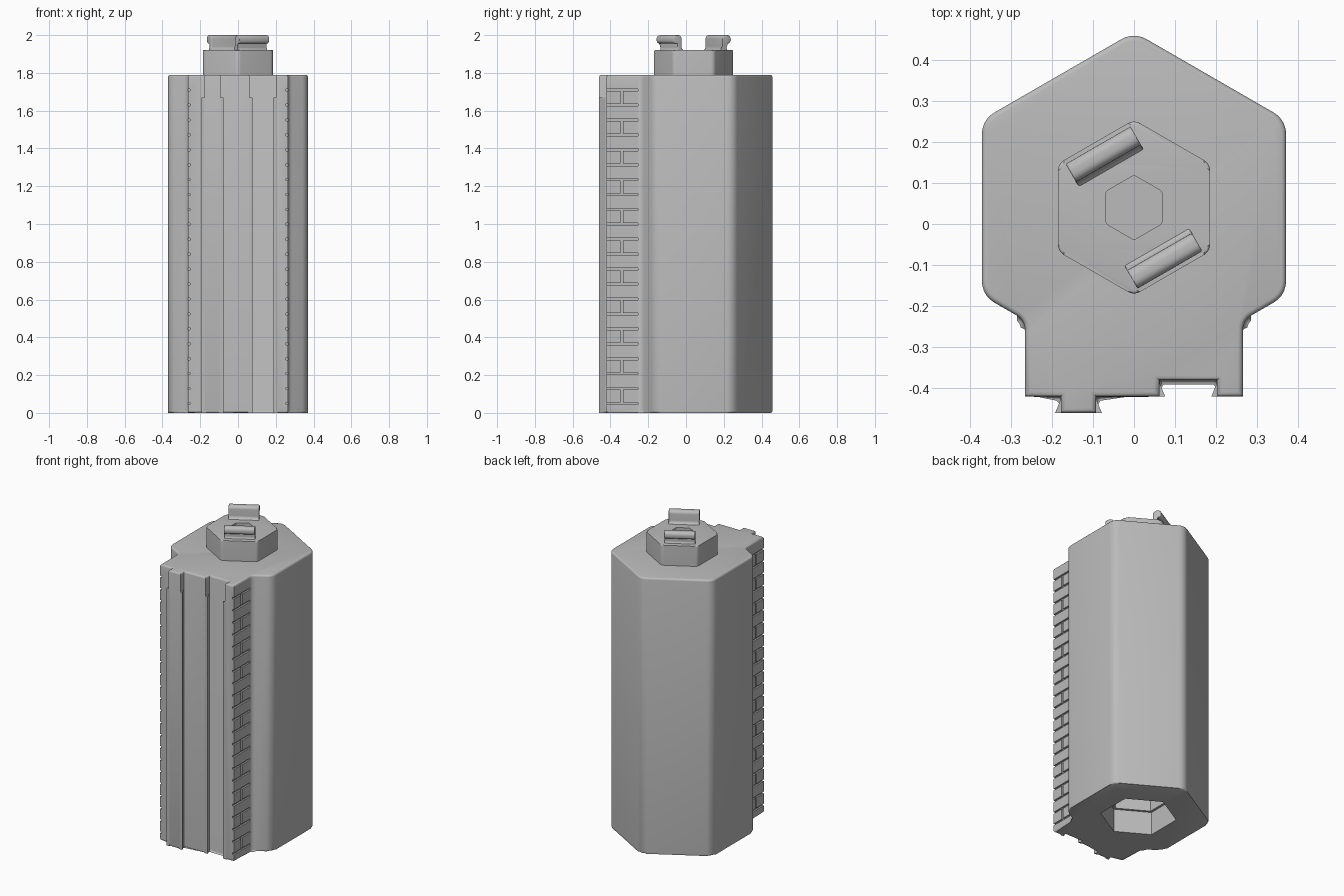
import bpy, bmesh, math
from mathutils import Vector, Matrix

if "Cube" in bpy.data.objects:
    bpy.data.objects.remove(bpy.data.objects["Cube"])

GREY = bpy.data.materials.new("plain grey")
GREY.use_nodes = True
COLOUR = (0.5, 0.5, 0.5, 1)
GREY.diffuse_color = COLOUR
GREY.node_tree.nodes["Principled BSDF"].inputs["Base Color"].default_value = COLOUR

CY = 0.04        # centre of the hexagon in y
BODY_TOP = 1.79
KNOB_TOP = 1.92
LOCK_TOP = 1.67  # where the dovetail flare ends


def rounded(corners, steps=5):
    """Turn (x, y, radius) corners into an outline with arcs."""
    out = []
    for i, (x, y, r) in enumerate(corners):
        p = Vector((x, y))
        if r == 0:
            out.append(p)
            continue
        a = (Vector(corners[i - 1][:2]) - p).normalized()
        b = (Vector(corners[(i + 1) % len(corners)][:2]) - p).normalized()
        half = a.angle(b) / 2
        centre = p + (a + b).normalized() * r / math.sin(half)
        va = p + a * r / math.tan(half) - centre
        vb = p + b * r / math.tan(half) - centre
        sweep = va.angle_signed(vb)
        for k in range(steps + 1):
            out.append(centre + Matrix.Rotation(-sweep * k / steps, 2) @ va)
    return out


def hexagon(apothem, r=0):
    size = apothem / math.cos(math.pi / 6)
    return [(size * math.cos(math.radians(30 + 60 * k)),
             CY + size * math.sin(math.radians(30 + 60 * k)), r) for k in range(6)]


def add_prism(bm, outline, z0, z1, bevel_bottom=0, bevel_top=0):
    base = [bm.verts.new((p[0], p[1], z0)) for p in outline]
    roof = [bm.verts.new((p[0], p[1], z1)) for p in outline]
    n = len(base)
    caps = [bm.faces.new(base[::-1]), bm.faces.new(roof)]
    for i in range(n):
        j = (i + 1) % n
        bm.faces.new((base[i], base[j], roof[j], roof[i]))
    for cap, width in zip(caps, (bevel_bottom, bevel_top)):
        if width:
            bmesh.ops.bevel(bm, geom=list(cap.edges), offset=width, segments=3,
                            profile=0.5, affect='EDGES', clamp_overlap=False)


def add_box(bm, low, high):
    x0, y0, z0 = low
    x1, y1, z1 = high
    add_prism(bm, [(x0, y0), (x1, y0), (x1, y1), (x0, y1)], z0, z1)


def finish(name, bm):
    bmesh.ops.recalc_face_normals(bm, faces=bm.faces[:])
    mesh = bpy.data.meshes.new(name)
    bm.to_mesh(mesh)
    bm.free()
    mesh.materials.append(GREY)
    ob = bpy.data.objects.new(name, mesh)
    bpy.context.collection.objects.link(ob)
    return ob


def smooth(ob):
    bpy.ops.object.select_all(action='DESELECT')
    ob.select_set(True)
    bpy.context.view_layer.objects.active = ob
    bpy.ops.object.shade_smooth_by_angle(angle=math.radians(32))


def cut(ob, cutter):
    mod = ob.modifiers.new("cut", 'BOOLEAN')
    mod.object, mod.operation = cutter, 'DIFFERENCE'
    mod.solver, mod.use_self = 'EXACT', True
    bpy.context.view_layer.objects.active = ob
    bpy.ops.object.modifier_apply(modifier=mod.name)
    bpy.data.objects.remove(cutter)


# Body: hexagonal column with a front block carrying a tab and a slot
hexa = hexagon(0.37, 0.06)
W, FRONT, TAB, SLOT = 0.265, -0.42, -0.46, -0.38
join_y = CY - 0.37 / math.cos(math.pi / 6) + W * math.tan(math.pi / 6)
outline = hexa[0:4] + [
    (-W, join_y, 0.04), (-W, FRONT, 0),
    (-0.178, FRONT, 0), (-0.178, TAB, 0), (-0.092, TAB, 0), (-0.092, FRONT, 0),
    (0.062, FRONT, 0), (0.062, SLOT, 0), (0.202, SLOT, 0), (0.202, FRONT, 0),
    (W, FRONT, 0), (W, join_y, 0.04)] + hexa[5:]
bm = bmesh.new()
add_prism(bm, rounded(outline), 0, BODY_TOP, 0.01, 0.012)
body = finish("body", bm)

# Hexagonal socket underneath, stepping in above its ledge
bm = bmesh.new()
add_prism(bm, [p[:2] for p in hexagon(0.195)], -0.1, 0.15)
cut(body, finish("socket_cutter", bm))
bm = bmesh.new()
add_prism(bm, [p[:2] for p in hexagon(0.18)], 0.1, 0.3)
cut(body, finish("inner_socket_cutter", bm))

# Brick joints on both sides of the front block
STEP, GAP, DEPTH = 0.079, 0.006, 0.01
bm = bmesh.new()
for side in (-1, 1):
    xs = sorted((side * (W - DEPTH), side * (W + 0.03)))
    for k in range(22):
        z = 0.05 + k * STEP
        add_box(bm, (xs[0], -0.425, z - GAP), (xs[1], -0.255, z + GAP))
        if k % 2 == 0:
            add_box(bm, (xs[0], -0.34 - GAP, z), (xs[1], -0.34 + GAP, z + STEP))
bmesh.ops.recalc_face_normals(bm, faces=bm.faces[:])
cut(body, finish("joint_cutter", bm))
smooth(body)

# Dovetail flares: two on the tab, two lips in the slot
bm = bmesh.new()
for x, out in ((-0.178, -1), (-0.092, 1)):
    add_prism(bm, [(x, FRONT - 0.006), (x + out * 0.014, TAB), (x - out * 0.01, TAB)], 0, LOCK_TOP)
for x, out in ((0.062, 1), (0.202, -1)):
    add_prism(bm, [(x, SLOT - 0.006), (x + out * 0.014, FRONT), (x - out * 0.01, FRONT)], 0, LOCK_TOP)
finish("dovetail_flares", bm)

# Knob on top with a hexagonal recess
bm = bmesh.new()
add_prism(bm, rounded(hexagon(0.185, 0.03)), BODY_TOP - 0.02, KNOB_TOP, 0, 0.006)
knob = finish("knob", bm)
bm = bmesh.new()
add_prism(bm, rounded(hexagon(0.068, 0.01)), KNOB_TOP - 0.1, KNOB_TOP + 0.1)
cut(knob, finish("recess_cutter", bm))
smooth(knob)

# Two opposite hooks: thin stem with a rounded bar leaning outward
for name, turn in (("front_hook", 30), ("back_hook", 210)):
    bm = bmesh.new()
    # cross-section: distance outward from the centre, height, radius
    section = rounded([(0.105, 1.915, 0), (0.158, 1.915, 0), (0.15, 1.93, 0.008),
                       (0.15, 1.955, 0), (0.175, 1.955, 0.016),
                       (0.175, 2.0, 0.02), (0.124, 2.0, 0.02),
                       (0.124, 1.93, 0.02)])
    add_prism(bm, section, -0.091, 0.091, 0.005, 0.005)
    frame = Matrix(((0, 0, 1, 0), (-1, 0, 0, 0), (0, 1, 0, 0), (0, 0, 0, 1)))
    place = Matrix.Translation((0, CY, 0)) @ Matrix.Rotation(math.radians(turn), 4, 'Z')
    bm.transform(place @ frame)
    smooth(finish(name, bm))
